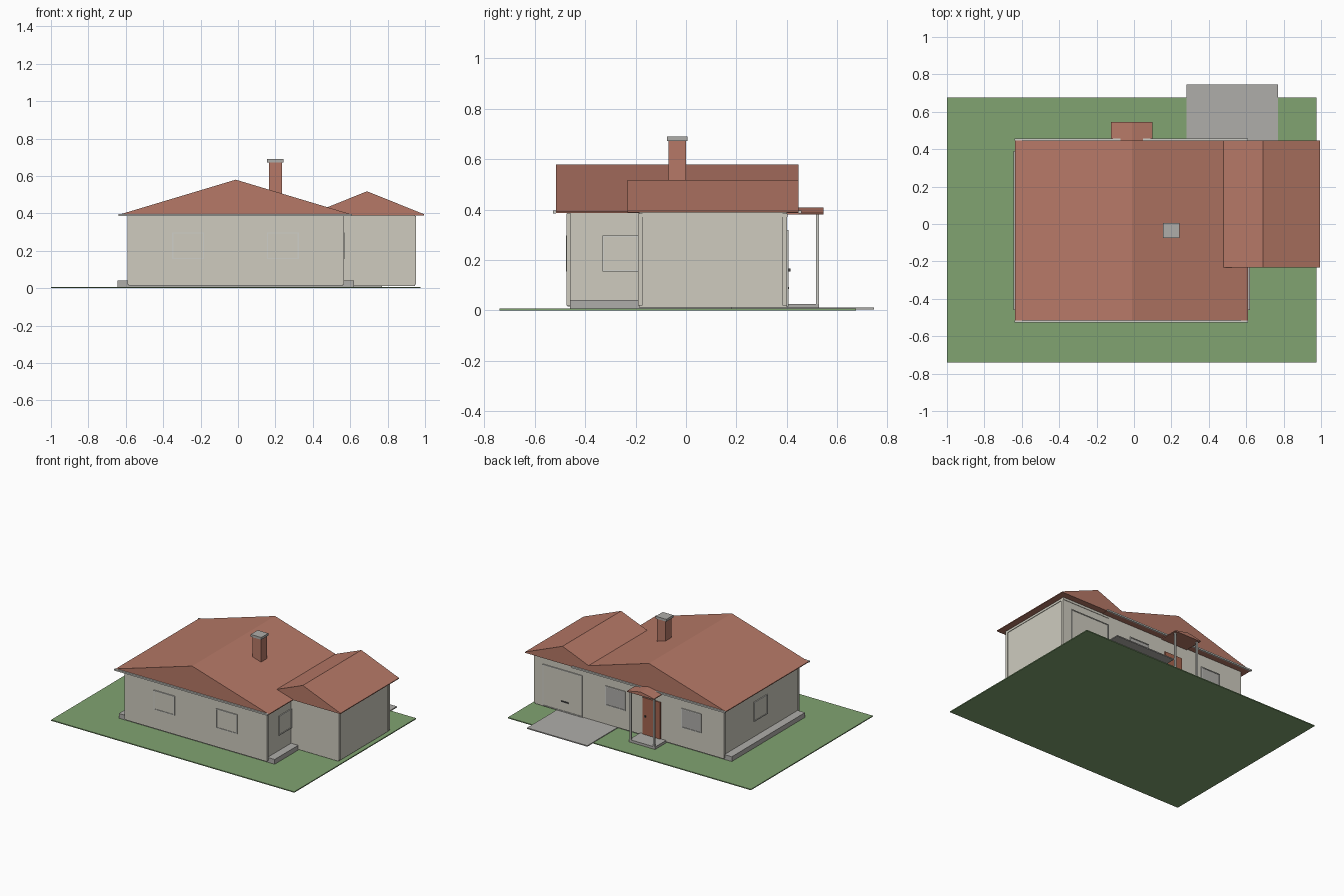
import bpy
import bmesh

cube = bpy.data.objects.get("Cube")
if cube:
    bpy.data.objects.remove(cube, do_unlink=True)


def material(name, r, g, b):
    m = bpy.data.materials.new(name)
    m.use_nodes = True
    m.diffuse_color = (r, g, b, 1)
    m.node_tree.nodes["Principled BSDF"].inputs["Base Color"].default_value = (r, g, b, 1)
    return m


CREAM = material("cream plaster", 0.62, 0.60, 0.52)
TILE = material("red roof tile", 0.47, 0.19, 0.135)
GRASS = material("lawn green", 0.22, 0.37, 0.165)
STONE = material("grey concrete", 0.43, 0.42, 0.40)
TRIM = material("light trim", 0.62, 0.62, 0.58)
DOOR = material("red brown wood", 0.38, 0.13, 0.08)
DARK = material("dark metal", 0.06, 0.06, 0.06)


def finish(name, bm, mat):
    bmesh.ops.recalc_face_normals(bm, faces=bm.faces)
    mesh = bpy.data.meshes.new(name)
    bm.to_mesh(mesh)
    bm.free()
    mesh.materials.append(mat)
    ob = bpy.data.objects.new(name, mesh)
    bpy.context.collection.objects.link(ob)
    return ob


def box(name, mat, xs, ys, zs):
    """Box given by its extent along each axis."""
    bm = bmesh.new()
    bmesh.ops.create_cube(bm, size=1)
    for v in bm.verts:
        v.co = [lo + (c + 0.5) * (hi - lo) for c, (lo, hi) in zip(v.co, (xs, ys, zs))]
    return finish(name, bm, mat)


def gable_roof(name, xs, ys, eave, ridge_x, ridge_z, edge=0.006):
    """Solid gabled roof with its ridge along y and a thin eave edge."""
    profile = [(xs[0], eave), (xs[1], eave), (xs[1], eave + edge),
               (ridge_x, ridge_z), (xs[0], eave + edge)]
    bm = bmesh.new()
    face = bm.faces.new([bm.verts.new((x, ys[0], z)) for x, z in profile])
    out = bmesh.ops.extrude_face_region(bm, geom=[face])
    moved = [g for g in out["geom"] if isinstance(g, bmesh.types.BMVert)]
    bmesh.ops.translate(bm, verts=moved, vec=(0, ys[1] - ys[0], 0))
    return finish(name, bm, TILE)


def window(name, axis, wall, side, span, zs=(0.155, 0.297), pane=CREAM):
    """Framed pane on a wall; axis is the wall's normal, side its sign."""
    def plate(part, mat, s, z, depth):
        out = tuple(sorted((wall, wall + side * depth)))
        xs, ys = (out, s) if axis == "x" else (s, out)
        box(name + part, mat, xs, ys, z)
    w = 0.006
    plate("_pane", pane, span, zs, 0.003)
    for i, end in enumerate((span[0], span[1] - w)):
        plate(f"_jamb_{i}", TRIM, (end, end + w), zs, 0.007)
    for i, end in enumerate((zs[0], zs[1] - w)):
        plate(f"_rail_{i}", TRIM, span, (end, end + w), 0.007)


# Grounds
box("lawn", GRASS, (-1.0, 0.975), (-0.74, 0.675), (0, 0.007))
box("driveway", STONE, (0.28, 0.77), (0.18, 0.745), (0.004, 0.012))
box("foundation", STONE, (-0.645, 0.62), (-0.46, 0.39), (0.007, 0.042))

# Walls with corner strips
BACK = 0.40
box("house_walls", CREAM, (-0.585, 0.562), (-0.47, BACK), (0.015, 0.388))
box("garage_walls", CREAM, (0.55, 0.947), (-0.187, BACK), (0.012, 0.39))
corners = [(-0.585, -0.465), (0.562, -0.465), (-0.585, 0.392), (0.947, -0.182), (0.947, 0.392)]
for i, (x, y) in enumerate(corners):
    box(f"corner_strip_{i}", CREAM, (x - 0.006, x + 0.006), (y - 0.009, y + 0.009), (0.02, 0.385))
box("garage_top_band", CREAM, (0.56, 0.951), (-0.191, 0.403), (0.37, 0.383))

# Roofs
gable_roof("main_roof", (-0.635, 0.61), (-0.515, 0.447), 0.387, -0.012, 0.58)
gable_roof("garage_roof", (0.385, 0.995), (-0.233, 0.447), 0.389, 0.69, 0.518)
for name, ys in (("front_gutter", (-0.527, -0.515)), ("back_gutter", (0.447, 0.458))):
    box(name, TRIM, (-0.638, 0.61), ys, (0.385, 0.396))

# Chimney
box("chimney", TILE, (0.165, 0.236), (-0.07, 0.0), (0.40, 0.675))
box("chimney_cap", STONE, (0.156, 0.242), (-0.076, 0.006), (0.673, 0.69))

# Windows
for i, x in enumerate((-0.352, 0.155)):
    window(f"front_window_{i}", "y", -0.47, -1, (x, x + 0.17))
for i, x in enumerate((-0.405, 0.212)):
    window(f"back_window_{i}", "y", BACK, 1, (x, x + 0.16), pane=STONE)
window("left_window", "x", 0.562, 1, (-0.332, -0.187))
window("right_window", "x", -0.585, -1, (-0.105, 0.05))

# Garage door
window("garage_door", "y", BACK, 1, (0.56, 0.88), (0.015, 0.32))
box("garage_handle", DARK, (0.672, 0.73), (BACK, 0.409), (0.085, 0.093))

# Entrance and porch
box("front_door", DOOR, (-0.075, 0.07), (BACK, 0.407), (0.025, 0.295))
box("door_knob", DARK, (0.04, 0.05), (0.405, 0.414), (0.155, 0.167))
box("porch_slab", STONE, (-0.118, 0.092), (0.39, 0.528), (0.007, 0.025))
gable_roof("porch_roof", (-0.122, 0.098), (0.40, 0.545), 0.38, -0.012, 0.408)
for i, x in enumerate((-0.107, 0.082)):
    box(f"porch_post_{i}", TRIM, (x - 0.006, x + 0.006), (0.516, 0.528), (0.02, 0.385))
